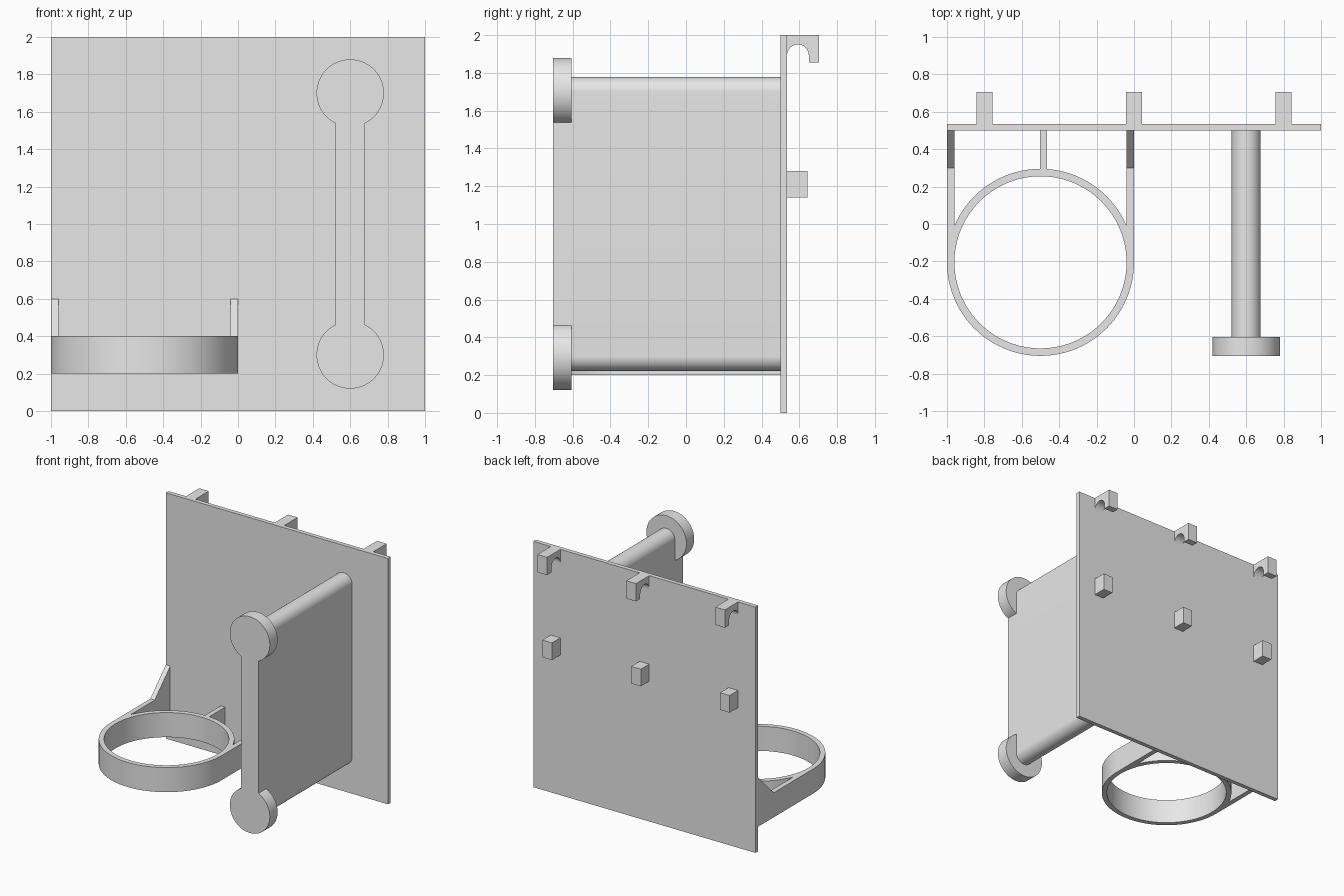
import bpy, bmesh
from math import asin, cos, sin, pi, radians
from mathutils import Vector

cube = bpy.data.objects.get("Cube")
if cube:
    bpy.data.objects.remove(cube, do_unlink=True)

grey = bpy.data.materials.new("light_grey")
grey.use_nodes = True
grey.diffuse_color = (0.8, 0.8, 0.8, 1)
grey.node_tree.nodes["Principled BSDF"].inputs["Base Color"].default_value = (0.8, 0.8, 0.8, 1)


def finish(name, bm):
    bmesh.ops.recalc_face_normals(bm, faces=bm.faces[:])
    mesh = bpy.data.meshes.new(name)
    bm.to_mesh(mesh)
    bm.free()
    mesh.materials.append(grey)
    obj = bpy.data.objects.new(name, mesh)
    bpy.context.collection.objects.link(obj)
    bpy.ops.object.select_all(action='DESELECT')
    obj.select_set(True)
    bpy.context.view_layer.objects.active = obj
    bpy.ops.object.shade_smooth_by_angle(angle=radians(30))
    return obj


def prism(name, profile, axis, lo, hi):
    """Extrude a 2D profile along x (profile in y, z) or y (profile in x, z)."""
    place = {'x': lambda a, b: (lo, a, b), 'y': lambda a, b: (a, lo, b)}[axis]
    bm = bmesh.new()
    face = bm.faces.new([bm.verts.new(place(a, b)) for a, b in profile])
    extruded = bmesh.ops.extrude_face_region(bm, geom=[face])
    step = Vector((hi - lo, 0, 0)) if axis == 'x' else Vector((0, hi - lo, 0))
    bmesh.ops.translate(bm, vec=step,
                        verts=[v for v in extruded["geom"] if isinstance(v, bmesh.types.BMVert)])
    return finish(name, bm)


def rect(a0, a1, b0, b1):
    return [(a0, b0), (a1, b0), (a1, b1), (a0, b1)]


def arc(ca, cb, r, start, end, n):
    return [(ca + r * cos(start + (end - start) * i / n),
             cb + r * sin(start + (end - start) * i / n)) for i in range(n + 1)]


FRONT, PANEL, BACK = -0.705, 0.5, 0.535

# Back panel
prism("back_panel", rect(-1, 1, 0, 2), 'y', PANEL, BACK)

# Hooks over the top rail and the spacer pegs beneath them
notch = arc(0.5925, 1.893, 0.0575, pi, 0, 20)
hook = [(BACK, 2)] + notch + [(0.65, 1.855), (0.705, 1.855), (0.705, 2)]
for side, x in (("right", -0.8), ("middle", 0), ("left", 0.8)):
    prism(side + "_hook", hook, 'x', x - 0.043, x + 0.043)
    prism(side + "_peg", rect(BACK, 0.643, 1.14, 1.28), 'x', x - 0.043, x + 0.043)

# Holder slab with rounded edges, ending in a front plate with two round stops
X, TOP, LOW, HALF, R = 0.6, 1.7, 0.3, 0.0775, 0.18
prism("holder_slab", arc(X, TOP, HALF, 0, pi, 32) + arc(X, LOW, HALF, pi, 2 * pi, 32),
      'y', -0.605, PANEL)
neck = asin(HALF / R)
prism("holder_front_stop",
      arc(X, TOP, R, -pi / 2 + neck, 1.5 * pi - neck, 64)
      + arc(X, LOW, R, pi / 2 + neck, 2.5 * pi - neck, 64),
      'y', FRONT, -0.605)

# Cup ring
bm = bmesh.new()
CX, CY = -0.5, -0.205
section = bm.faces.new([bm.verts.new((CX + r, CY, z)) for r, z in rect(0.46, 0.5, 0.2, 0.4)])
edges = section.edges[:]
bm.faces.remove(section)
bmesh.ops.spin(bm, geom=edges, cent=(CX, CY, 0), axis=(0, 0, 1),
               angle=2 * pi, steps=96, use_merge=True)
bmesh.ops.remove_doubles(bm, verts=bm.verts[:], dist=0.0001)
finish("cup_ring", bm)

# Side arms with gussets, and the short middle strut
arm = [(CY, 0.2), (PANEL, 0.2), (PANEL, 0.6), (0.3, 0.4), (CY, 0.4)]
prism("right_ring_arm", arm, 'x', -1, -0.96)
prism("left_ring_arm", arm, 'x', -0.04, 0)
prism("middle_ring_strut", rect(0.28, PANEL, 0.2, 0.4), 'x', -0.503, -0.465)
